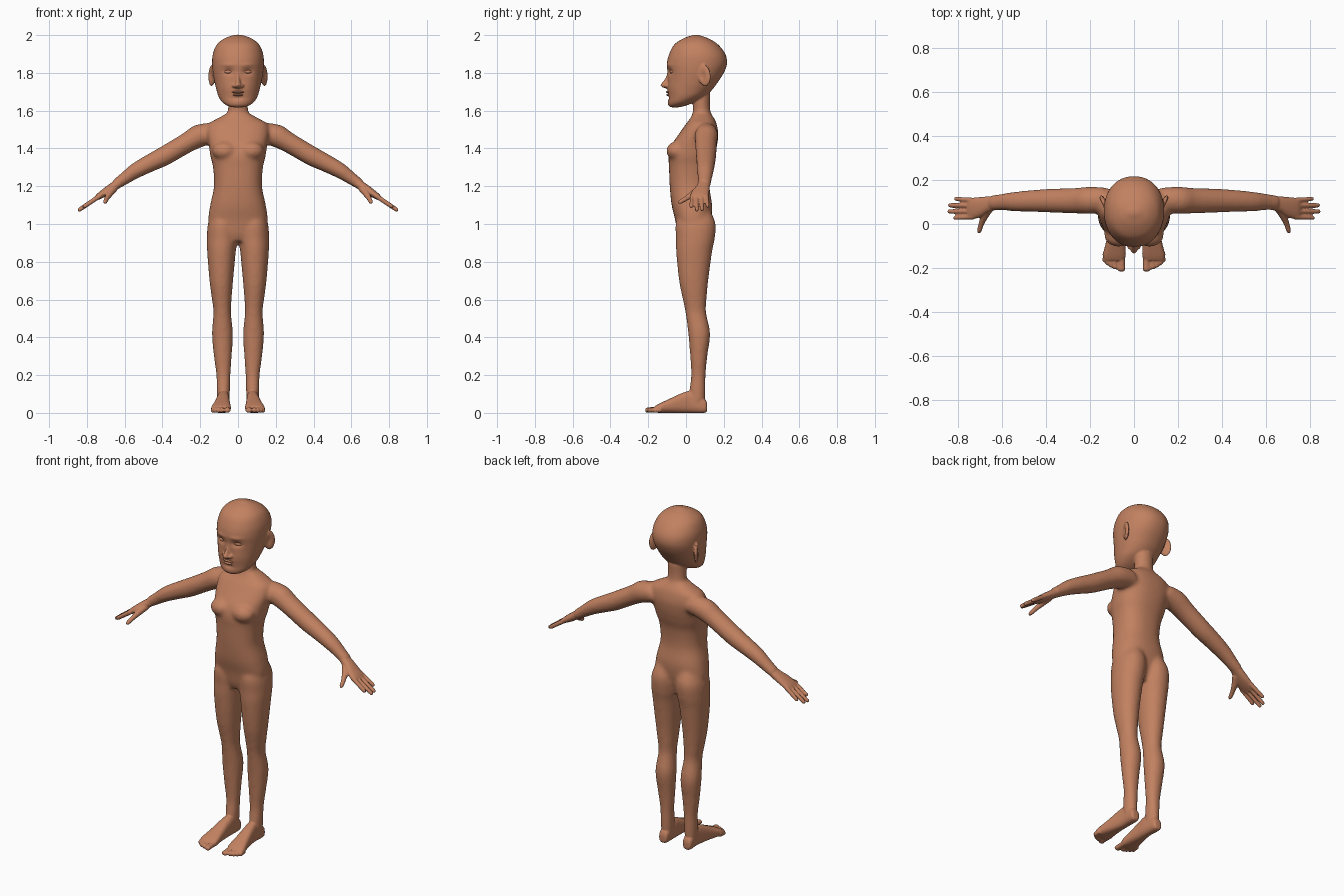
import bpy, bmesh, math
from mathutils import Vector, Matrix

X, Y, Z = Vector((1, 0, 0)), Vector((0, 1, 0)), Vector((0, 0, 1))
BOTH = (1, -1)

skin = bpy.data.materials.new("brown skin")
skin.diffuse_color = (0.54, 0.22, 0.118, 1)


def spline(rows, sub=6):
    """Smooth a short list of rings into a dense one (Catmull-Rom)."""
    v = [Vector(r) for r in rows]
    v = [v[0]] + v + [v[-1]]
    out = []
    for i in range(1, len(v) - 2):
        p0, p1, p2, p3 = v[i - 1:i + 3]
        for k in range(sub):
            t = k / sub
            out.append(0.5 * (2 * p1 + (p2 - p0) * t + (2 * p0 - 5 * p1 + 4 * p2 - p3) * t * t
                              + (3 * p1 - p0 - 3 * p2 + p3) * t ** 3))
    return out + [v[-1]]


def loft(bm, rows, a, b, p=2.0, n=32, sides=(1,)):
    """Closed tube through rings (cx, cy, cz, ra, rb) lying in the plane a, b."""
    for s in sides:
        rings = []
        for cx, cy, cz, ra, rb in spline(rows):
            ring = []
            for i in range(n):
                t = 2 * math.pi * i / n
                c, d = math.cos(t), math.sin(t)
                q = (Vector((cx, cy, cz)) + a * max(ra, .001) * math.copysign(abs(c) ** (2 / p), c)
                     + b * max(rb, .001) * math.copysign(abs(d) ** (2 / p), d))
                ring.append(bm.verts.new((q.x * s, q.y, q.z)))
            rings.append(ring)
        for r0, r1 in zip(rings, rings[1:]):
            for i in range(n):
                j = (i + 1) % n
                bm.faces.new((r0[i], r0[j], r1[j], r1[i]))
        bm.faces.new(rings[0])
        bm.faces.new(rings[-1])


def level(rows):
    """Horizontal rings from (z, x0, x1, y0, y1)."""
    return [((x0 + x1) / 2, (y0 + y1) / 2, z, (x1 - x0) / 2, (y1 - y0) / 2)
            for z, x0, x1, y0, y1 in rows]


def centred(rows):
    """Horizontal rings on the middle plane from (z, half width, y0, y1)."""
    return level([(z, -w, w, y0, y1) for z, w, y0, y1 in rows])


def ball(bm, c, r, rz=0, rx=0, sides=BOTH):
    for s in sides:
        m = (Matrix.Diagonal((s, 1, 1, 1)) @ Matrix.Translation(c) @ Matrix.Rotation(rz, 4, 'Z')
             @ Matrix.Rotation(rx, 4, 'X') @ Matrix.Diagonal((*r, 1)))
        bmesh.ops.create_uvsphere(bm, u_segments=32, v_segments=20, radius=1, matrix=m)


def make(name, bm):
    bmesh.ops.recalc_face_normals(bm, faces=bm.faces[:])
    me = bpy.data.meshes.new(name)
    bm.to_mesh(me)
    bm.free()
    ob = bpy.data.objects.new(name, me)
    bpy.context.scene.collection.objects.link(ob)
    me.materials.append(skin)
    me.polygons.foreach_set("use_smooth", [True] * len(me.polygons))
    return ob


def fuse(bm, voxel, steps):
    """Merge overlapping parts into one skin and soften the joins."""
    ob = make("fuse_helper", bm)
    m = ob.modifiers.new("merge", 'REMESH')
    m.mode, m.voxel_size, m.use_smooth_shade = 'VOXEL', voxel, True
    m = ob.modifiers.new("soften", 'SMOOTH')
    m.factor, m.iterations = 0.5, steps
    dg = bpy.context.evaluated_depsgraph_get()
    me = bpy.data.meshes.new_from_object(ob.evaluated_get(dg))
    bpy.data.objects.remove(ob)
    out = bmesh.new()
    out.from_mesh(me)
    return out


# --- trunk, neck, arms and legs
bm = bmesh.new()
loft(bm, centred([(.91, .09, -.03, .10), (.95, .14, -.045, .115), (1.02, .157, -.057, .132),
                  (1.1, .147, -.076, .138), (1.2, .127, -.086, .124), (1.3, .132, -.09, .132),
                  (1.36, .146, -.092, .15), (1.42, .155, -.075, .165), (1.48, .165, -.035, .171),
                  (1.53, .155, .0, .162), (1.558, .11, .022, .15), (1.585, .06, .035, .13)]),
     X, Y, 2.4, 48)
ball(bm, (.07, -.05, 1.387), (.066, .054, .05))
loft(bm, centred([(1.52, .07, .025, .158), (1.58, .055, .036, .134), (1.63, .053, .035, .127),
                  (1.70, .056, .03, .13)]), X, Y)
loft(bm, level([(1.07, .012, .13, -.03, .13), (1.0, .0, .159, -.055, .157),
                (.92, .002, .165, -.053, .152), (.85, .012, .163, -.052, .138),
                (.7, .026, .151, -.037, .118), (.6, .034, .138, -.017, .109),
                (.53, .037, .13, -.003, .107), (.42, .027, .138, .012, .128),
                (.3, .033, .128, .022, .113), (.2, .04, .115, .027, .104),
                (.12, .042, .113, .018, .103), (.05, .045, .11, .02, .1)]), X, Y, 2.1, sides=BOTH)
loft(bm, [(.12, .11, 1.485, .06, .055), (.2, .108, 1.468, .062, .062), (.27, .106, 1.43, .054, .058),
          (.39, .106, 1.36, .052, .054), (.46, .105, 1.325, .048, .05), (.54, .102, 1.283, .042, .045),
          (.6, .1, 1.242, .034, .038), (.655, .095, 1.203, .027, .035)],
     Vector((.5, 0, .86)), Y, sides=BOTH)
bm = fuse(bm, .01, 8)

# --- hands
flat = Vector((.55, 0, .83))
loft(bm, [(.61, .099, 1.23, .024, .03), (.66, .09, 1.197, .024, .036), (.70, .077, 1.17, .022, .046),
          (.74, .07, 1.144, .016, .049), (.757, .07, 1.131, .009, .046)], flat, Y, 2.2, sides=BOTH)
for y0, y1, tip in ((.031, .028, .822), (.057, .057, .848), (.083, .086, .845), (.109, .115, .818)):
    path = [(.73, 0, .013), (.77, .35, .0125), (tip - .012, .9, .0115), (tip - .003, .97, .008), (tip, 1, .003)]
    loft(bm, [(x, y0 + (y1 - y0) * t, 1.15 - (x - .73) * .68, r, r * .83) for x, t, r in path],
         flat, Y, n=16, sides=BOTH)
loft(bm, [(.655, .075, 1.19, .02, .02), (.678, .04, 1.162, .018, .018), (.693, .005, 1.138, .0135, .0135),
          (.704, -.03, 1.117, .011, .011), (.708, -.041, 1.111, .004, .004)],
     Vector((.85, .5, 0)), Vector((.25, -.42, .87)), n=16, sides=BOTH)

# --- feet and toes
foot = [(.112, .062, .095, .012, .045), (.098, .05, .106, .0, .075), (.03, .045, .108, .0, .115),
        (-.02, .044, .115, .0, .105), (-.08, .041, .127, .0, .078), (-.14, .037, .141, .0, .05),
        (-.165, .045, .137, .003, .036)]
loft(bm, [((x0 + x1) / 2, y, (z0 + z1) / 2, (x1 - x0) / 2, (z1 - z0) / 2) for y, x0, x1, z0, z1 in foot],
     X, Z, 2.6, sides=BOTH)
for x, tip, r in ((.057, -.216, .018), (.086, -.206, .0115), (.104, -.198, .011),
                  (.12, -.187, .0105), (.134, -.174, .0095)):
    loft(bm, [(x, -.13, .019, r, .017), (x, tip + .025, .016, r * .9, .014),
              (x, tip + .006, .014, r, .013), (x, tip, .013, r * .4, .005)], X, Z, n=16, sides=BOTH)

# --- head, nose and ears
loft(bm, centred([(1.618, .03, -.08, -.035), (1.627, .058, -.09, .0), (1.645, .084, -.093, .045),
                  (1.675, .103, -.094, .1), (1.71, .114, -.098, .138), (1.75, .124, -.096, .168),
                  (1.8, .133, -.098, .2), (1.85, .137, -.101, .217), (1.9, .133, -.089, .208),
                  (1.95, .112, -.062, .17), (1.982, .073, -.015, .12), (1.998, .03, .03, .075),
                  (2.002, .008, .045, .06)]), X, Y, 2.15, 64)
loft(bm, centred([(1.8, .008, -.1, -.05), (1.775, .011, -.108, -.05), (1.75, .016, -.125, -.05),
                  (1.735, .021, -.135, -.05), (1.724, .022, -.125, -.05), (1.718, .016, -.108, -.05)]),
     X, Y, n=24)
ball(bm, (.02, -.1, 1.732), (.011, .016, .01))
ball(bm, (.138, .097, 1.787), (.013, .036, .058), -.4, .15)
bm = fuse(bm, .005, 3)

# --- face relief: x, z, radius x, radius z, push back
relief = [(.05, 1.806, .027, .017, .012), (.05, 1.842, .035, .010, -.004), (.062, 1.74, .03, .03, -.003),
          (0, 1.692, .03, .004, .003), (0, 1.667, .03, .008, .005), (0, 1.64, .03, .016, -.004)]
for v in bm.verts:
    ax = abs(v.co.x)
    if v.co.z > 1.61 and v.co.y < -.02:
        v.co.y += sum(d * math.exp(-((ax - x) / rx) ** 2 - ((v.co.z - z) / rz) ** 2)
                      for x, z, rx, rz, d in relief)
    elif v.co.z > 1.7 and ax > .135:   # hollow of the ear
        k = math.exp(-((v.co.y - .088) / .015) ** 2 - ((v.co.z - 1.785) / .03) ** 2)
        v.co.x -= math.copysign(.01 * k, v.co.x)
make("body", bm)

# --- eyes
bm = bmesh.new()
ball(bm, (.051, -.072, 1.806), (.024, .013, .0105), .3)
make("eyes", bm)

# --- lips
bm = bmesh.new()
ball(bm, (0, -.088, 1.699), (.034, .017, .0075), sides=(1,))
ball(bm, (0, -.086, 1.684), (.029, .018, .008), sides=(1,))
make("lips", bm)
